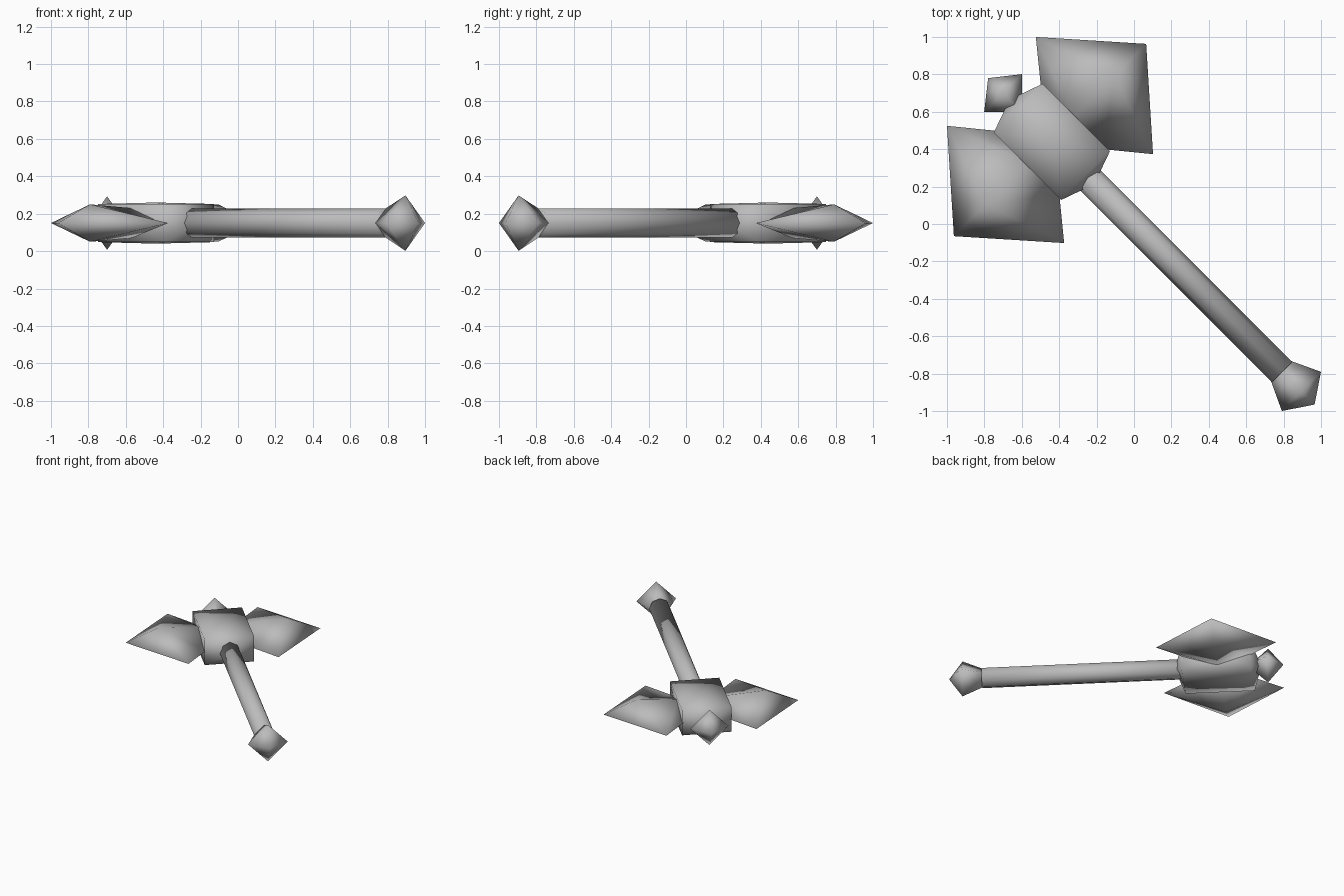
import bpy, bmesh, math
from mathutils import Matrix, Vector

cube = bpy.data.objects.get("Cube")
if cube:
    bpy.data.objects.remove(cube, do_unlink=True)

steel = bpy.data.materials.new("grey_steel")
steel.use_nodes = True
grey = (0.5, 0.5, 0.5, 1)
steel.diffuse_color = grey
steel.node_tree.nodes["Principled BSDF"].inputs["Base Color"].default_value = grey

# Parts are built with the shaft along local x, then laid diagonally
LAY = Matrix.Translation((0, 0, 0.15)) @ Matrix.Rotation(math.radians(-45), 4, 'Z')


def finish(name, bm):
    bmesh.ops.recalc_face_normals(bm, faces=bm.faces)
    for f in bm.faces:
        f.smooth = True
    mesh = bpy.data.meshes.new(name)
    bm.to_mesh(mesh)
    bm.free()
    mesh.materials.append(steel)
    obj = bpy.data.objects.new(name, mesh)
    obj.matrix_world = LAY
    bpy.context.collection.objects.link(obj)
    return obj


def loft(name, rings, tip=None):
    """Skin equal-length rings of points, ending in a cap or a tip."""
    bm = bmesh.new()
    loops = [[bm.verts.new(p) for p in ring] for ring in rings]
    n = len(loops[0])
    for a, b in zip(loops, loops[1:]):
        for i in range(n):
            j = (i + 1) % n
            bm.faces.new((a[i], a[j], b[j], b[i]))
    bm.faces.new(loops[0])
    if tip:
        t = bm.verts.new(tip)
        for i in range(n):
            bm.faces.new((loops[-1][i], loops[-1][(i + 1) % n], t))
    else:
        bm.faces.new(loops[-1])
    return finish(name, bm)


def circle(x, r, n):
    return [(x, r * math.cos(2 * math.pi * i / n), r * math.sin(2 * math.pi * i / n))
            for i in range(n)]


# Shaft and the two diamond-shaped end points
loft("handle", [circle(-0.6, 0.077, 8), circle(1.12, 0.077, 8)])
loft("pommel", [circle(1.114, 0.077, 4), circle(1.266, 0.148, 4)], (1.365, 0, 0))
loft("top_spike", [circle(-0.86, 0.015, 4), circle(-0.99, 0.143, 4)], (-1.103, 0, 0))

# Head block with bulging ends, top and bottom
HEAD_X = -0.621
bm = bmesh.new()
bmesh.ops.create_cube(bm, size=2)
bmesh.ops.scale(bm, vec=(0.255, 0.184, 0.102), verts=bm.verts)
bm.normal_update()
for f in list(bm.faces):
    normal = f.normal.copy()
    bulge = 0.065 * abs(normal.x) + 0.008 * abs(normal.z)
    center = bmesh.ops.poke(bm, faces=[f])["verts"][0]
    center.co += normal * bulge
bmesh.ops.translate(bm, vec=Vector((HEAD_X, 0, 0)), verts=bm.verts)
finish("head_block", bm)

# Mirrored pair of pointed blades
BLADE_X = -0.635


def blade_ring(half_width, edge_y, ridge_y, thick, side):
    return [(BLADE_X + half_width, side * edge_y, 0), (BLADE_X, side * ridge_y, thick),
            (BLADE_X - half_width, side * edge_y, 0), (BLADE_X, side * ridge_y, -thick)]


for name, side in (("left_blade", 1), ("right_blade", -1)):
    loft(name, [blade_ring(0.24, 0.17, 0.17, 0.08, side),
                blade_ring(0.443, 0.336, 0.484, 0.1, side)],
         (BLADE_X, side * 0.727, 0))
